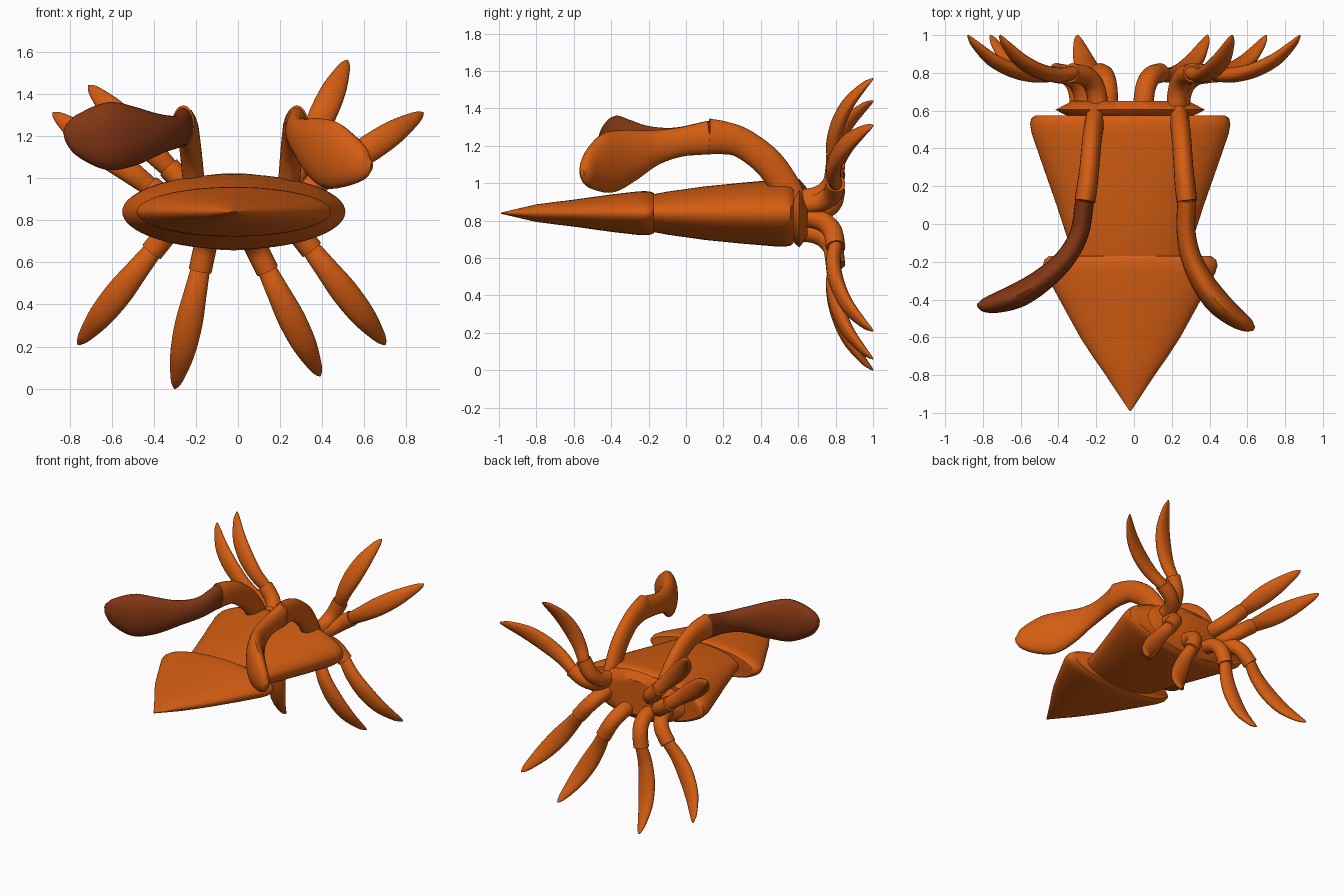
import bpy, bmesh, math
from mathutils import Vector

cube = bpy.data.objects.get("Cube")
if cube:
    bpy.data.objects.remove(cube, do_unlink=True)


def material(name, colour):
    m = bpy.data.materials.new(name)
    m.use_nodes = True
    m.diffuse_color = (*colour, 1)
    m.node_tree.nodes["Principled BSDF"].inputs["Base Color"].default_value = (*colour, 1)
    return m


ORANGE = material("orange", (0.66, 0.11, 0.006))
BROWN = material("dark brown", (0.23, 0.038, 0.007))


def skin(name, rings, mat):
    """Bridge a list of point rings, close both ends and shade smooth."""
    bm = bmesh.new()
    loops = [[bm.verts.new(p) for p in ring] for ring in rings]
    n = len(loops[0])
    for a, b in zip(loops, loops[1:]):
        for i in range(n):
            j = (i + 1) % n
            bm.faces.new((a[i], a[j], b[j], b[i]))
    bm.faces.new(loops[0])
    bm.faces.new(loops[-1])
    bmesh.ops.recalc_face_normals(bm, faces=bm.faces)
    mesh = bpy.data.meshes.new(name)
    bm.to_mesh(mesh)
    bm.free()
    mesh.materials.append(mat)
    ob = bpy.data.objects.new(name, mesh)
    bpy.context.collection.objects.link(ob)
    bpy.ops.object.select_all(action='DESELECT')
    ob.select_set(True)
    bpy.context.view_layer.objects.active = ob
    bpy.ops.object.shade_smooth_by_angle(angle=math.radians(40))
    return ob


def oval(centre, u, v, n):
    return [centre + u * math.cos(k * math.tau / n) + v * math.sin(k * math.tau / n)
            for k in range(n)]


def spline(keys, steps):
    """Catmull-Rom interpolation of equal-length vectors."""
    keys = [Vector(k) for k in keys]
    pts = [keys[0] * 2 - keys[1]] + keys + [keys[-1] * 2 - keys[-2]]
    out = []
    for i in range(len(keys) - 1):
        a, b, c, d = pts[i:i + 4]
        for s in range(steps):
            t = s / steps
            out.append((b * 2 + (c - a) * t + (a * 2 - b * 5 + c * 4 - d) * t ** 2
                        + (b * 3 - a - c * 3 + d) * t ** 3) / 2)
    return out + [keys[-1]]


def sweep(name, path, sizes, ref, mat, steps=6, n=20):
    """Oval tube; sizes are (half size along ref, half size across it)."""
    pts, dims = spline(path, steps), spline(sizes, steps)
    rings = []
    for i, p in enumerate(pts):
        t = (pts[min(i + 1, len(pts) - 1)] - pts[max(i - 1, 0)]).normalized()
        b = (ref - t * ref.dot(t)).normalized()
        rings.append(oval(p, b * dims[i][0], b.cross(t) * dims[i][1], n))
    return skin(name, rings, mat)


# Body: oval sections along y, each (y, half width, half height)
def body(name, profile):
    rings = [oval(Vector((-0.02, y, 0.84)), Vector((w, 0, 0)), Vector((0, 0, h)), 64)
             for y, w, h in profile]
    return skin(name, rings, ORANGE)


body("tail", [(-0.99, .004, .003), (-0.8, .13, .047), (-0.7, .2, .06), (-0.6, .265, .072),
              (-0.4, .375, .1), (-0.26, .45, .116), (-0.22, .462, .118),
              (-0.19, .455, .115), (-0.17, .43, .106)])
body("mantle", [(-0.18, .305, .1), (-0.1, .325, .115), (0.1, .39, .143), (0.3, .46, .163),
                (0.48, .522, .178), (0.53, .53, .179), (0.56, .523, .173), (0.575, .5, .16)])
body("neck_disc", [(0.56, .3, .13), (0.585, .36, .165), (0.605, .395, .183), (0.65, .31, .13)])

# Eight arms: joint and tip positions as (x, z)
ARMS = [((.31, 1.1), (.52, 1.56)), ((.41, 1.0), (.88, 1.31)),
        ((.35, .66), (.70, .21)), ((.14, .56), (.39, .06)),
        ((-.18, .56), (-.30, 0.0)), ((-.41, .65), (-.76, .21)),
        ((-.42, .96), (-.88, 1.31)), ((-.33, 1.05), (-.71, 1.44))]
Y = Vector((0, 1, 0))
for i, (joint, tip) in enumerate(ARMS, 1):
    j = Vector((joint[0], 0, joint[1]))
    reach = Vector((tip[0], 0, tip[1])) - j
    d = reach.normalized()
    side = d.cross(Y)
    base = [j - d * back + Y * y for back, y in
            ((.2, .63), (.19, .69), (.16, .745), (.1, .785), (0, .8))]
    sweep(f"arm_base_{i}", base, [(.055, .052)] * 5, side, ORANGE)
    petal = [j + reach * t + Y * y for t, y in
             ((-.02, .8), (.2, .788), (.45, .81), (.7, .865), (.9, .945), (.97, .983), (1, 1))]
    sweep(f"arm_tip_{i}", petal, [(.045, .035), (.055, .04), (.065, .039), (.058, .033),
                                  (.034, .02), (.018, .01), (.004, .003)], side, ORANGE)

# Two long tentacles: stalk arching up and back, then a flattened club
X, Z = Vector((1, 0, 0)), Vector((0, 0, 1))


def tentacle(label, x0, x1, club, mat):
    arc = [(.58, .88), (.52, 1.0), (.43, 1.12), (.3, 1.215), (.2, 1.243), (.12, 1.25)]
    stalk = [(x0 + (x1 - x0) * k / 5, y, z) for k, (y, z) in enumerate(arc)]
    sweep(label + "_stalk", stalk, [(.052, .08)] * 4 + [(.055, .088), (.055, .096)], X, ORANGE)
    sweep(label + "_club", club, [(.09, .05), (.078, .05), (.095, .054), (.14, .062),
                                  (.162, .066), (.125, .055), (.075, .038), (.02, .012)],
          Z, mat)


tentacle("right_tentacle", -.2, -.26,
         [(-.26, .13, 1.245), (-.29, -.05, 1.22), (-.37, -.19, 1.21), (-.49, -.3, 1.2),
          (-.61, -.375, 1.2), (-.72, -.415, 1.21), (-.79, -.43, 1.225), (-.825, -.43, 1.235)],
         BROWN)
tentacle("left_tentacle", .235, .28,
         [(.28, .13, 1.245), (.275, -.03, 1.22), (.3, -.17, 1.19), (.36, -.3, 1.15),
          (.44, -.41, 1.11), (.53, -.49, 1.08), (.6, -.535, 1.06), (.635, -.555, 1.055)],
         ORANGE)
